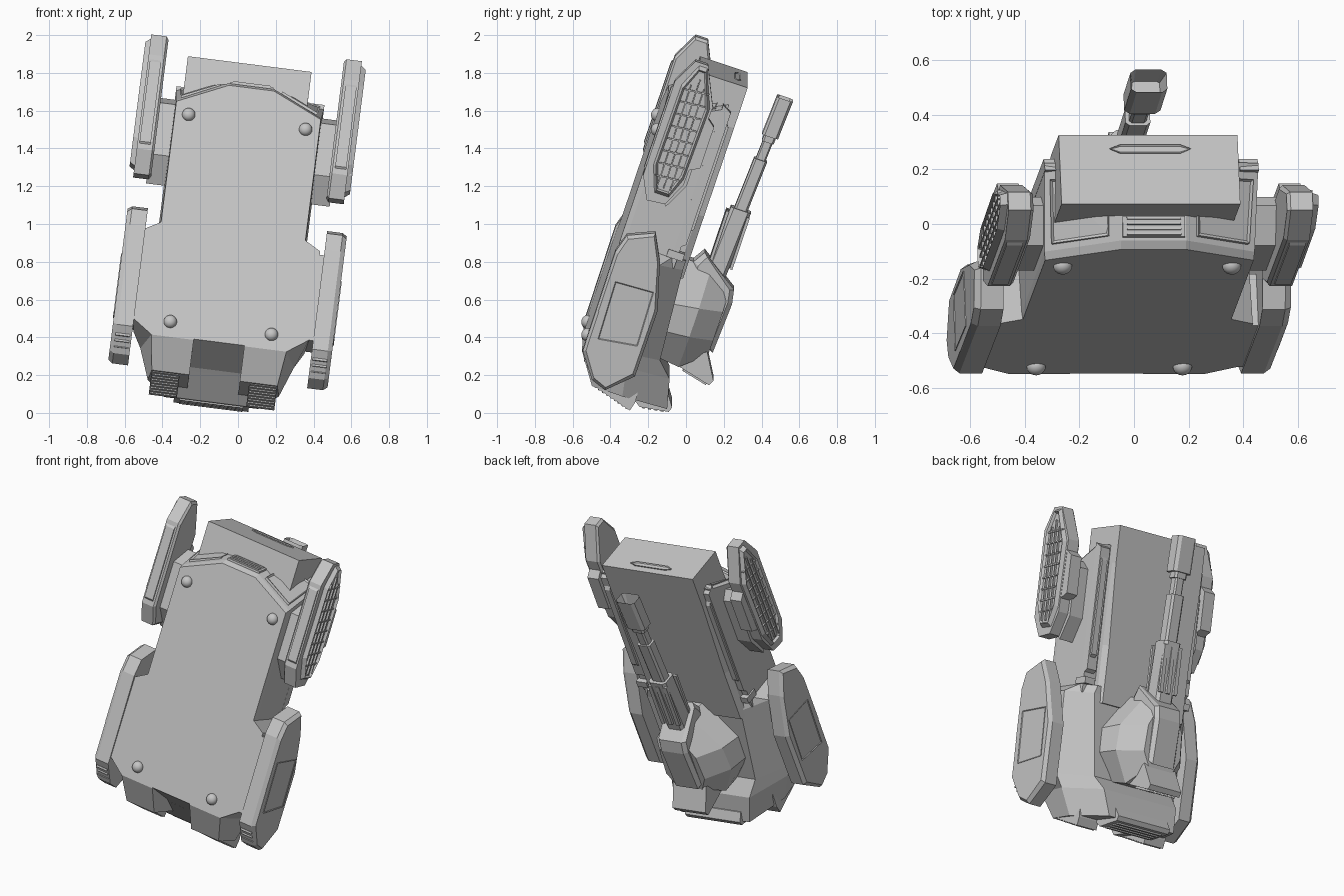
import bpy, bmesh
from mathutils import Matrix, Vector

if "Cube" in bpy.data.objects:
    bpy.data.objects.remove(bpy.data.objects["Cube"], do_unlink=True)

grey = bpy.data.materials.new("plain grey")
grey.use_nodes = True
grey.diffuse_color = (0.56, 0.56, 0.56, 1)
grey.node_tree.nodes["Principled BSDF"].inputs["Base Color"].default_value = (0.56, 0.56, 0.56, 1)

# Vehicle frame: x across, y from belly to deck, z from tail to nose
across = Vector((0.992, 0, -0.126)).normalized()
nose_dir = Vector((0.12, 0.318, 0.94)).normalized()
up = nose_dir.cross(across).normalized()
POSE = Matrix.Translation((-0.02, 0, 1.0025)) @ Matrix((across, up, nose_dir)).transposed().to_4x4()


def finish(name, bm):
    bmesh.ops.recalc_face_normals(bm, faces=bm.faces)
    mesh = bpy.data.meshes.new(name)
    bm.to_mesh(mesh)
    bm.free()
    mesh.materials.append(grey)
    ob = bpy.data.objects.new(name, mesh)
    ob.matrix_world = POSE
    bpy.context.collection.objects.link(ob)
    return ob


def loft(name, rings, inset=0, depth=0):
    """Skin equal rings of points; optionally recess the last cap."""
    bm = bmesh.new()
    vs = [[bm.verts.new(p) for p in r] for r in rings]
    n = len(vs[0])
    for a, b in zip(vs, vs[1:]):
        for i in range(n):
            j = (i + 1) % n
            bm.faces.new((a[i], a[j], b[j], b[i]))
    bm.faces.new(vs[0][::-1])
    cap = bm.faces.new(vs[-1])
    if inset:
        bmesh.ops.recalc_face_normals(bm, faces=bm.faces)
        bmesh.ops.inset_region(bm, faces=[cap], thickness=inset, depth=0)
        bmesh.ops.translate(bm, verts=cap.verts, vec=-cap.normal * depth)
    return finish(name, bm)


def box(name, x, y, z):
    ring = [(x[0], y[0]), (x[1], y[0]), (x[1], y[1]), (x[0], y[1])]
    return loft(name, [[(a, b, c) for a, b in ring] for c in z])


def prism(name, profile, xs, scales=None, inset=0, depth=0):
    """Extrude a (y, z) profile across x, scaling it about its centre."""
    cy = sum(p[0] for p in profile) / len(profile)
    cz = sum(p[1] for p in profile) / len(profile)
    scales = scales or [1] * len(xs)
    rings = [[(x, cy + (y - cy) * k, cz + (z - cz) * (1 + (k - 1) * 0.4)) for y, z in profile]
             for x, k in zip(xs, scales)]
    return loft(name, rings, inset, depth)


def slab(name, levels):
    """Stack mirrored (x, z) outlines at rising y levels."""
    return loft(name, [[(x, y, z) for x, z in half + [(-x, z) for x, z in reversed(half)]]
                       for y, half in levels])


# Forward hull with flared, chamfered bow
slab("forward_hull", [
    (-0.318, [(0.385, -0.2), (0.385, 0.53), (0.12, 0.655)]),
    (-0.29, [(0.388, -0.2), (0.388, 0.545), (0.12, 0.675)]),
    (0.0, [(0.395, -0.2), (0.395, 0.7), (0.12, 0.735)])])

# Long upper body ending in the square nose
upper = [(-0.355, -0.2), (0.305, -0.2), (0.305, 0.03), (0.285, 0.067), (-0.335, 0.067), (-0.355, 0.03)]
square = upper[:3] + [(0.305, 0.067), (-0.355, 0.067)] + upper[5:]
loft("upper_body", [[(x, y, z) for x, y in ring] for ring, z in
                    ((upper, -0.25), (upper, 0.1), (square, 0.6), (square, 0.827))])
slot = [(-0.17, 0.012), (-0.13, -0.006), (0.09, -0.006), (0.13, 0.012), (0.09, 0.028), (-0.13, 0.028)]
loft("nose_slot", [[(x, y, z) for x, y in slot] for z in (0.822, 0.833)], 0.006, 0.005)

# Rear hull: z, lower half width, lower y, middle half width, middle y, top half width, top y
rear = []
for z, a, ya, b, yb, c, yc in [
        (-0.15, 0.385, -0.318, 0.395, -0.03, 0.32, 0.05),
        (-0.2, 0.47, -0.318, 0.465, -0.08, 0.34, 0.05),
        (-0.7, 0.47, -0.318, 0.455, -0.08, 0.3, 0.09),
        (-0.78, 0.36, -0.318, 0.41, -0.07, 0.28, 0.17),
        (-0.94, 0.335, -0.21, 0.35, -0.04, 0.25, 0.21)]:
    rear.append([(-a, ya, z), (a, ya, z), (b, yb, z), (c, yc, z), (-c, yc, z), (-b, yb, z)])
rear_hull = loft("rear_hull", rear)
cutter = prism("tail_notch_cutter", [(-0.45, -0.724), (-0.1, -0.86), (0.07, -0.98), (0.07, -1.2), (-0.45, -1.2)],
               (-0.135, 0.135))
cutter.hide_render = True
cutter.hide_viewport = True
cutter.display_type = 'WIRE'
cut = rear_hull.modifiers.new("tail notch", 'BOOLEAN')
cut.operation, cut.object, cut.solver = 'DIFFERENCE', cutter, 'EXACT'

# Tail block with grille
prism("tail_block", [(-0.08, -0.875), (0.07, -0.982), (0.225, -0.958), (0.235, -0.93), (0.2, -0.88)],
      (-0.2, 0.2))
for i in range(4):
    y, z = 0.085 + i * 0.033, -0.98 + i * 0.005
    prism("tail_grille_bar", [(y, z + 0.03), (y, z - 0.008), (y + 0.015, z - 0.006), (y + 0.015, z + 0.03)],
          (-0.17, 0.17))

# Bow vent
prism("bow_vent_frame", [(-0.28, 0.67), (-0.28, 0.688), (-0.205, 0.704), (-0.205, 0.68)], (-0.115, 0.115))
for i in range(4):
    y, z = -0.275 + i * 0.019, 0.683 + i * 0.004
    box("bow_vent_bar", (-0.1, 0.1), (y, y + 0.009), (z, z + 0.013))

# Outer pod profiles in (y, z)
fore_pod = [(-0.32, 0.24), (-0.32, 0.77), (-0.25, 0.905), (-0.18, 0.905), (-0.085, 0.7),
            (-0.1, 0.26), (-0.16, 0.13), (-0.26, 0.12)]
aft_pod = [(-0.16, -0.03), (-0.3, -0.09), (-0.33, -0.19), (-0.325, -0.75), (-0.23, -0.88),
           (-0.147, -0.91), (-0.02, -0.79), (-0.017, -0.42), (-0.09, -0.166)]
grid = [(-0.275, 0.32), (-0.27, 0.75), (-0.22, 0.87), (-0.18, 0.87), (-0.11, 0.68),
        (-0.12, 0.3), (-0.16, 0.19), (-0.23, 0.19)]

for side, s in (("left", 1), ("right", -1)):
    def sx(*xs):
        return [s * x for x in xs]

    def aft(*xs):
        return [s * x + 0.015 for x in xs]

    # Fore pod, its arm and slatted outer face
    prism(side + "_fore_pod", fore_pod, sx(0.468, 0.48, 0.562), (0.9, 1, 1))
    prism(side + "_fore_pod_grille", grid, sx(0.55, 0.588), (1.2, 1), 0.01, 0.016)
    for i in range(3):
        y = -0.235 + i * 0.036
        box(side + "_grille_upright", sx(0.565, 0.584), (y, y + 0.007), (0.21, 0.82 - abs(i - 1) * 0.04))
    for i in range(8):
        z = 0.26 + i * 0.069
        prism(side + "_grille_slat", [(-0.262, z), (-0.125, z + 0.012), (-0.125, z + 0.02), (-0.262, z + 0.008)],
              sx(0.565, 0.582))
    prism(side + "_fore_pod_face_panel", [(-0.31, 0.26), (-0.328, 0.28), (-0.328, 0.73), (-0.31, 0.76)],
          sx(0.492, 0.552))
    prism(side + "_fore_arm", [(-0.26, 0.24), (-0.26, 0.53), (-0.13, 0.6), (-0.08, 0.55),
                               (-0.08, 0.25), (-0.15, 0.11)], sx(0.35, 0.49))
    prism(side + "_fore_pod_back_box", [(-0.12, 0.33), (-0.045, 0.37), (-0.045, 0.6), (-0.12, 0.66)],
          sx(0.48, 0.56))

    # Aft pod with outer armour plate and end vents
    prism(side + "_aft_pod", aft_pod, aft(0.478, 0.562, 0.585), (1, 1, 0.9))
    prism(side + "_aft_pod_bridge", [(-0.318, -0.22), (-0.318, -0.7), (-0.12, -0.7), (-0.12, -0.22)],
          sx(0.4, 0.5))
    prism(side + "_aft_armour_plate", [(-0.28, -0.34), (-0.27, -0.66), (-0.06, -0.63), (-0.07, -0.33)],
          aft(0.58, 0.589), None, 0.006, 0.004)
    box(side + "_aft_skirt_step", aft(0.5, 0.585), (-0.315, -0.2), (-0.52, -0.25))
    for i in range(4):
        y, z = -0.3 + i * 0.023, -0.8 - i * 0.026
        box(side + "_aft_vent_bar", aft(0.488, 0.565), (y, y + 0.1), (z, z + 0.012))

    # Deck rails with raised panels
    prism(side + "_deck_rail", [(-0.03, -0.1), (0.022, -0.06), (0.022, 0.68), (-0.03, 0.71)],
          sx(0.325, 0.395))
    prism(side + "_rail_panel", [(0.01, 0.0), (0.035, 0.03), (0.035, 0.6), (0.01, 0.64)], sx(0.345, 0.385))
    box(side + "_rail_joint", sx(0.33, 0.405), (-0.06, 0.03), (-0.15, -0.11))

    # Bow corner lamp panel
    lamp = [(0.16, -0.27, 0.66), (0.36, -0.27, 0.567), (0.37, -0.06, 0.675), (0.16, -0.06, 0.72)]
    loft(side + "_bow_corner_panel", [[(s * x, y, z) for x, y, z in lamp],
                                      [(s * (x + 0.006), y, z + 0.014) for x, y, z in lamp]], 0.012, 0.008)

    # Exhaust blocks, ribbed along their sloping underside
    prism(side + "_exhaust_block", [(-0.18, -0.86), (-0.205, -0.935), (0.022, -1.0),
                                    (0.035, -0.95), (0.03, -0.86)], sx(0.185, 0.335))
    for i in range(9):
        y, z = -0.195 + i * 0.024, -0.935 - i * 0.0069
        box(side + "_exhaust_rib", sx(0.19, 0.33), (y, y + 0.011), (z - 0.009, z + 0.03))

    # Belly studs
    for x, z in ((0.27, -0.695), (0.312, 0.465)):
        bm = bmesh.new()
        bmesh.ops.create_uvsphere(bm, u_segments=20, v_segments=12, radius=0.035)
        bmesh.ops.scale(bm, verts=bm.verts, vec=(1, 0.9, 1))
        bmesh.ops.translate(bm, verts=bm.verts, vec=(s * x, -0.318, z))
        stud = finish(side + "_belly_stud", bm)
        stud.data.polygons.foreach_set("use_smooth", [True] * len(stud.data.polygons))

# Faceted turret with a pointed front
slab("turret", [
    (0.04, [(0.17, -0.7), (0.28, -0.55), (0.27, -0.4), (0.08, -0.17)]),
    (0.2, [(0.15, -0.72), (0.25, -0.54), (0.24, -0.38), (0.07, -0.17)]),
    (0.33, [(0.09, -0.62), (0.14, -0.53), (0.13, -0.37), (0.06, -0.24)])])
prism("mantlet", [(0.1, -0.17), (0.14, -0.105), (0.35, -0.245), (0.365, -0.32), (0.35, -0.6), (0.15, -0.5)],
      (-0.1, -0.08, 0.08, 0.1), (0.8, 1, 1, 0.8))
prism("turret_bustle", [(0.2, -0.66), (0.2, -0.72), (0.385, -0.765), (0.4, -0.735), (0.32, -0.6)], (-0.12, 0.12))
for i in range(4):
    x = -0.1 + i * 0.055
    prism("bustle_grille_bar", [(0.23, -0.71), (0.23, -0.74), (0.37, -0.773), (0.37, -0.74)], (x, x + 0.03))


# Gun: chamfered tubes following a slightly raised axis
def tube(name, z0, z1, w, h, inset=0, depth=0):
    c = 0.3
    half = [(w, -h * (1 - c)), (w, h * (1 - c)), (w * (1 - c), h), (-w * (1 - c), h)]
    ring = half + [(-x, -y) for x, y in half]
    return loft(name, [[(x - 0.01, y + 0.243 + 0.052 * z, z) for x, y in ring] for z in (z0, z1)], inset, depth)


tube("gun_sleeve", -0.35, 0.165, 0.062, 0.056)
tube("gun_middle_sleeve", 0.16, 0.45, 0.046, 0.036)
tube("gun_barrel", 0.4, 0.62, 0.032, 0.027)
tube("gun_barrel_collar", 0.55, 0.585, 0.045, 0.033)
tube("muzzle_brake", 0.585, 0.8, 0.067, 0.044, 0.018, 0.09)
for x in (-0.064, -0.01, 0.044):
    for y in (0.186, 0.301):
        box("gun_sleeve_rib", (x - 0.013, x + 0.013), (y - 0.008, y + 0.008), (-0.15, 0.14))
